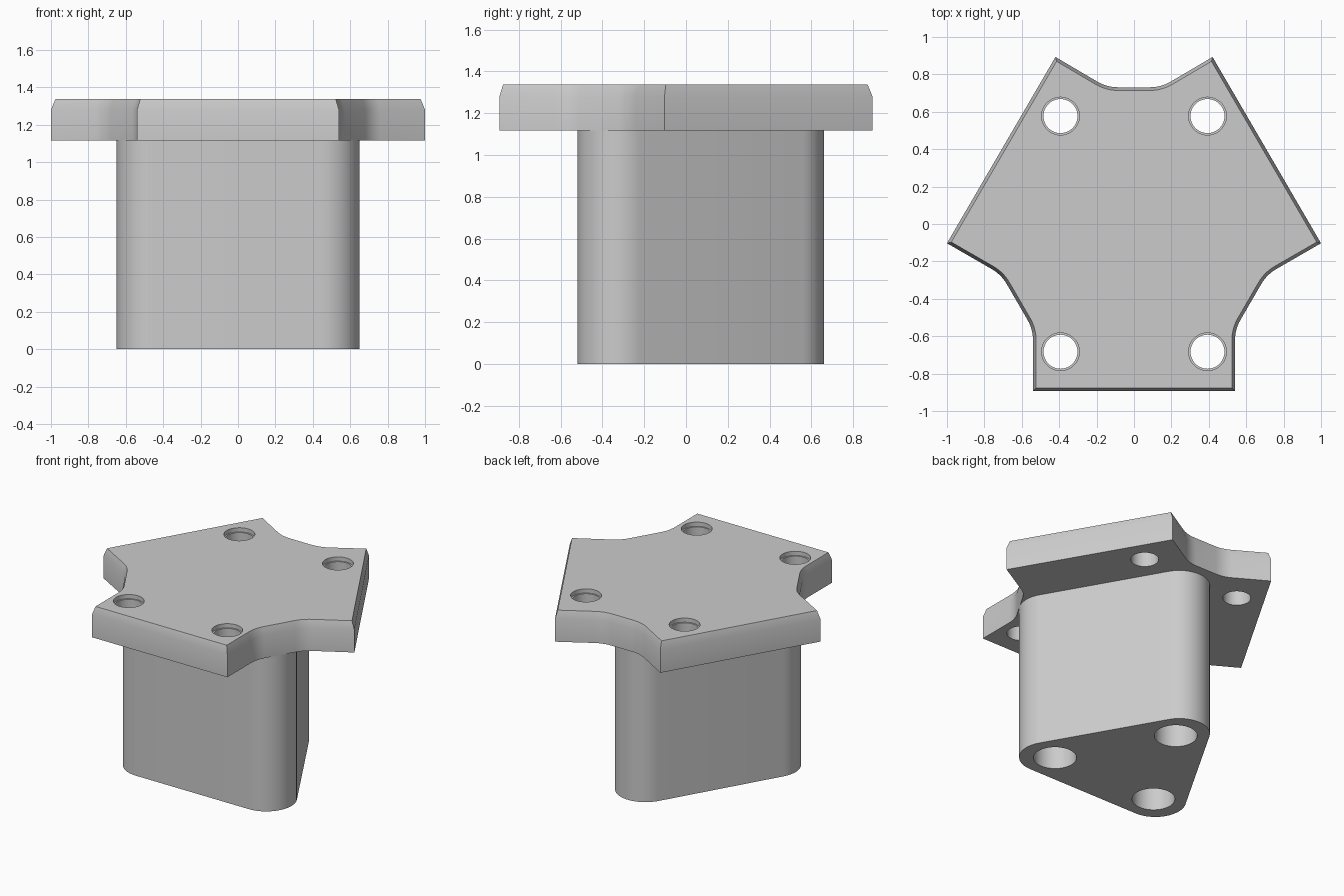
import bpy, bmesh, math
from mathutils import Vector

cube = bpy.data.objects.get("Cube")
if cube:
    bpy.data.objects.remove(cube, do_unlink=True)

grey = bpy.data.materials.new("light_grey")
grey.use_nodes = True
COLOUR = (0.6, 0.6, 0.6, 1)
grey.diffuse_color = COLOUR
grey.node_tree.nodes["Principled BSDF"].inputs["Base Color"].default_value = COLOUR


def new_object(name, bm):
    bmesh.ops.recalc_face_normals(bm, faces=bm.faces)
    mesh = bpy.data.meshes.new(name)
    bm.to_mesh(mesh)
    bm.free()
    mesh.materials.append(grey)
    obj = bpy.data.objects.new(name, mesh)
    bpy.context.collection.objects.link(obj)
    return obj


def fillet(corners):
    """Round each (x, y, radius) corner; radius 0 stays sharp."""
    out = []
    for i, (x, y, r) in enumerate(corners):
        p = Vector((x, y))
        if r == 0:
            out.append(p)
            continue
        a = (Vector(corners[i - 1][:2]) - p).normalized()
        b = (Vector(corners[(i + 1) % len(corners)][:2]) - p).normalized()
        half = a.angle(b) / 2
        centre = p + (a + b).normalized() * r / math.sin(half)
        start = (p + a * r / math.tan(half) - centre).normalized()
        end = (p + b * r / math.tan(half) - centre).normalized()
        steps = max(6, round(math.degrees(math.pi - 2 * half) / 7))
        out += [centre + r * start.slerp(end, k / steps) for k in range(steps + 1)]
    return out


def extrude(points, z0, z1):
    """Prism from an outline; returns the bmesh and its top face."""
    bm = bmesh.new()
    lower = [bm.verts.new((p.x, p.y, z0)) for p in points]
    upper = [bm.verts.new((p.x, p.y, z1)) for p in points]
    bm.faces.new(lower[::-1])
    top = bm.faces.new(upper)
    for i in range(len(points)):
        bm.faces.new((lower[i - 1], lower[i], upper[i], upper[i - 1]))
    bmesh.ops.recalc_face_normals(bm, faces=bm.faces)
    return bm, top


def select(obj):
    bpy.ops.object.select_all(action='DESELECT')
    obj.select_set(True)
    bpy.context.view_layer.objects.active = obj


def drill(obj, places, profile):
    """Cut turned holes, given as (radius, z) rings from bottom to top."""
    bm = bmesh.new()
    n = 48
    for x, y in places:
        rings = [[bm.verts.new((x + r * math.cos(math.tau * k / n),
                                y + r * math.sin(math.tau * k / n), z))
                  for k in range(n)] for r, z in profile]
        bm.faces.new(rings[0][::-1])
        bm.faces.new(rings[-1])
        for lo, hi in zip(rings, rings[1:]):
            for k in range(n):
                j = (k + 1) % n
                bm.faces.new((lo[k], lo[j], hi[j], hi[k]))
    cutter = new_object("hole_cutter", bm)
    cutter.hide_render = True
    mod = obj.modifiers.new("holes", 'BOOLEAN')
    mod.operation = 'DIFFERENCE'
    mod.solver = 'EXACT'
    mod.object = cutter
    select(obj)
    bpy.ops.object.modifier_apply(modifier=mod.name)
    bpy.data.objects.remove(cutter, do_unlink=True)


# Mounting plate: mirrored outline with three filleted notches and a top chamfer
BASE, CHAMFER, TOP = 1.117, 1.28, 1.337
right = [(0.54, -0.893, 0), (0.54, -0.563, 0.22), (0.71, -0.27, 0.22),
         (1.0, -0.103, 0), (0.42, 0.893, 0), (0.145, 0.731, 0.22)]
outline = right + [(-x, y, r) for x, y, r in reversed(right)]
bm, top = extrude(fillet(outline), BASE, CHAMFER)
bmesh.ops.inset_region(bm, faces=[top], thickness=0.017, use_even_offset=True)
for v in top.verts:
    v.co.z = TOP
plate = new_object("mounting_plate", bm)

# Stepped screw holes
STEP = TOP - 0.03
drill(plate, [(sx * 0.393, y) for sx in (-1, 1) for y in (0.577, -0.683)],
      [(0.091, BASE - 0.1), (0.091, STEP), (0.101, STEP), (0.101, TOP + 0.1)])


# Post: triangular column with round corners and three deep sockets below
def triangle(reach):
    return [(reach * math.cos(a), reach * math.sin(a) - 0.06)
            for a in (math.radians(90 + 120 * i) for i in range(3))]


ROUND = 0.2
corners = [(x, y, ROUND) for x, y in triangle(0.52 + 2 * ROUND)]
bm, top = extrude(fillet(corners), 0, BASE)
post = new_object("post", bm)
drill(post, triangle(0.485), [(0.14, -0.1), (0.14, BASE - 0.02)])

# Smooth rounded walls, keeping the hard edges
for obj in (plate, post):
    select(obj)
    bpy.ops.object.shade_smooth_by_angle(angle=math.radians(30))
